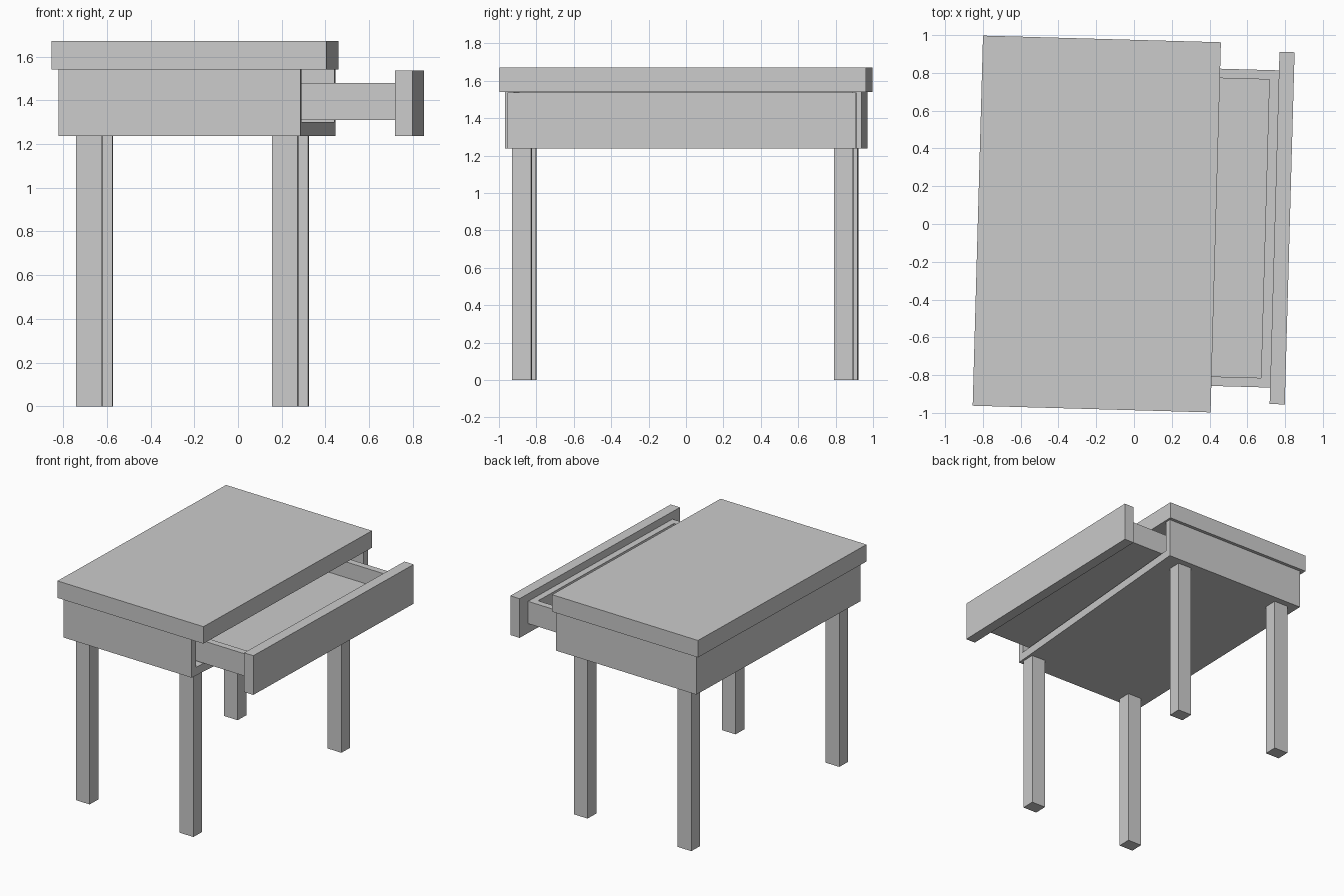
import bpy, bmesh, math
from mathutils import Matrix

if "Cube" in bpy.data.objects:
    bpy.data.objects.remove(bpy.data.objects["Cube"])

# The whole table is turned slightly about z and sits left of centre
PLACE = Matrix.Translation((-0.197, 0, 0)) @ Matrix.Rotation(math.radians(-1.6), 4, 'Z')


def prism(name, outline, z0, z1):
    """Extrude a flat outline (counter-clockwise x, y points) from z0 to z1."""
    bm = bmesh.new()
    face = bm.faces.new([bm.verts.new((x, y, z0)) for x, y in outline])
    top = bmesh.ops.extrude_face_region(bm, geom=[face])
    verts = [g for g in top['geom'] if isinstance(g, bmesh.types.BMVert)]
    bmesh.ops.translate(bm, verts=verts, vec=(0, 0, z1 - z0))
    bmesh.ops.recalc_face_normals(bm, faces=bm.faces)
    mesh = bpy.data.meshes.new(name)
    bm.to_mesh(mesh)
    bm.free()
    obj = bpy.data.objects.new(name, mesh)
    bpy.context.collection.objects.link(obj)
    obj.matrix_world = PLACE
    return obj


def box(name, x0, x1, y0, y1, z0, z1):
    return prism(name, [(x0, y0), (x1, y0), (x1, y1), (x0, y1)], z0, z1)


# Table top
box("table_top", -0.63, 0.63, -0.98, 0.98, 1.54, 1.67)

# Drawer case: slanted open end, U-shaped walls on a floor
L, F, B = -0.597, 0.509, 0.616
W, T = 0.955, 0.05
prism("case_floor", [(L, -W), (F, -W), (B, W), (L, W)], 1.237, 1.30)
prism("case_walls", [(L, -W), (F, -W), (F + 0.003, -W + T), (L + T, -W + T),
                     (L + T, W - T), (B - 0.003, W - T), (B, W), (L, W)], 1.30, 1.54)

# Legs
for side, x in (("left", -0.459), ("right", 0.437)):
    for end, y in (("front", -0.865), ("back", 0.856)):
        box(f"{end}_{side}_leg", x - 0.059, x + 0.059, y - 0.051, y + 0.051, 0, 1.237)

# Pulled-out drawer: floor, four walls and front panel
x0, x1, h, t = -0.15, 0.9415, 0.84, 0.05
z0, z1 = 1.31, 1.48
box("drawer_floor", x0 + t, x1 - t, -h + t, h - t, z0, z0 + 0.05)
box("drawer_side_front", x0, x1, -h, -h + t, z0, z1)
box("drawer_side_back", x0, x1, h - t, h, z0, z1)
box("drawer_inner_end", x0, x0 + t, -h + t, h - t, z0, z1)
box("drawer_outer_end", x1 - t, x1, -h + t, h - t, z0, z1)
box("drawer_panel", x1, 1.0215, -0.927, 0.938, 1.237, 1.537)
